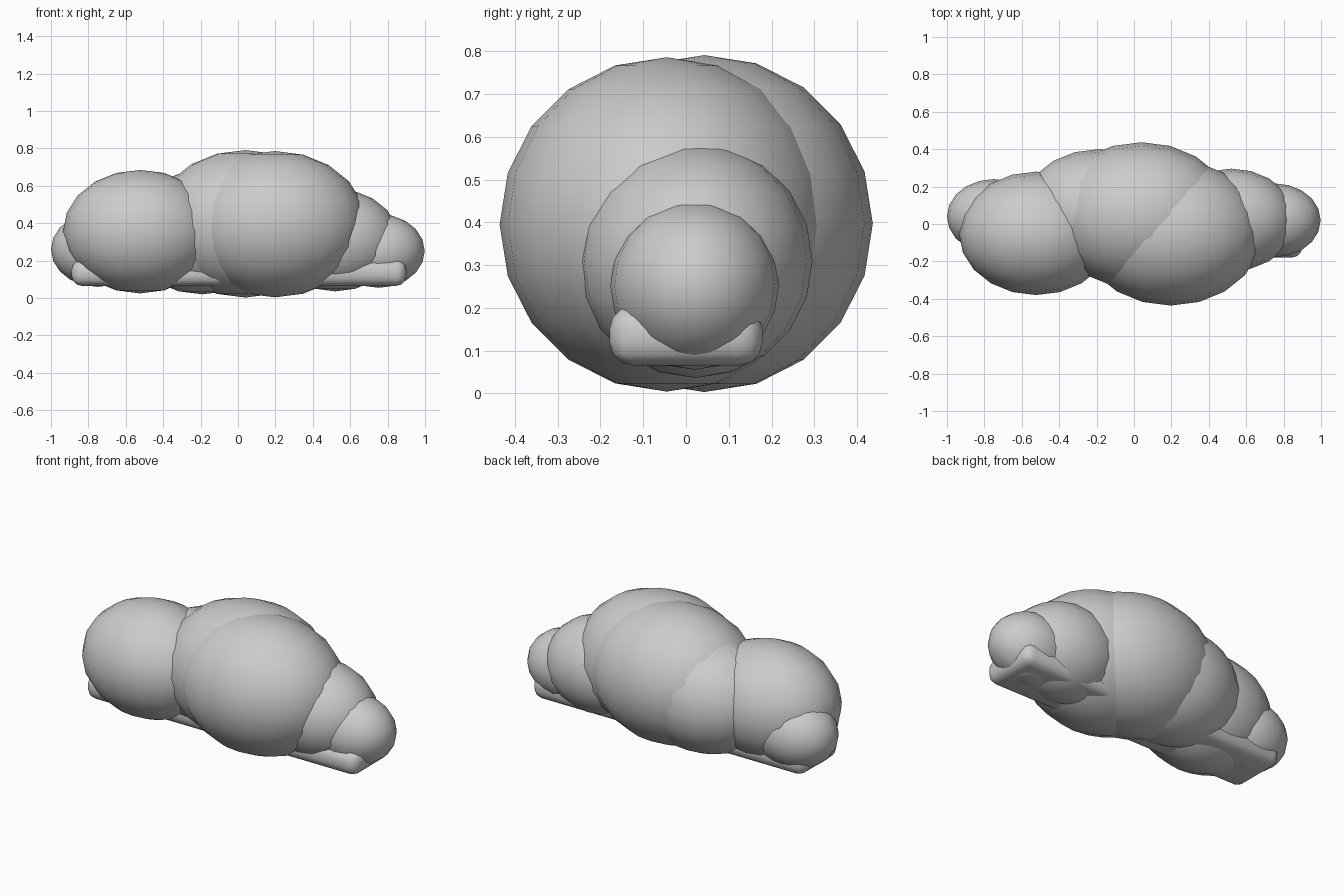
import bpy

if "Cube" in bpy.data.objects:
    bpy.data.objects.remove(bpy.data.objects["Cube"])


def smooth(obj):
    for p in obj.data.polygons:
        p.use_smooth = True


def puff(name, x, y, z, r):
    """Low-segment smooth ball, stretched sideways."""
    bpy.ops.mesh.primitive_uv_sphere_add(segments=20, ring_count=10, radius=r, location=(x, y, z))
    o = bpy.context.object
    o.name = name
    o.scale = (1.25, 1, 1)
    bpy.ops.object.transform_apply(location=False, rotation=False, scale=True)
    smooth(o)


# Overlapping puffs of the cloud: x, y, z, radius
puffs = [
    ("puff_left_tip", -0.75, 0.04, 0.26, 0.20),
    ("puff_left", -0.523, -0.05, 0.355, 0.33),
    ("puff_mid_left", -0.19, 0.07, 0.35, 0.33),
    ("puff_centre_back", 0.04, 0.043, 0.397, 0.394),
    ("puff_centre_front", 0.197, -0.045, 0.395, 0.391),
    ("puff_right", 0.52, 0.022, 0.31, 0.274),
    ("puff_right_tip", 0.752, 0.02, 0.252, 0.197),
]
for p in puffs:
    puff(*p)

# Flat rounded base slab
bpy.ops.mesh.primitive_cube_add(size=1, location=(0.005, 0, 0.135))
base = bpy.context.object
base.name = "cloud_base"
base.scale = (1.79, 0.358, 0.14)
bpy.ops.object.transform_apply(location=False, rotation=False, scale=True)
bevel = base.modifiers.new("round_edges", "BEVEL")
bevel.width = 0.055
bevel.segments = 3
bpy.ops.object.modifier_apply(modifier=bevel.name)
bpy.ops.object.shade_smooth_by_angle()
